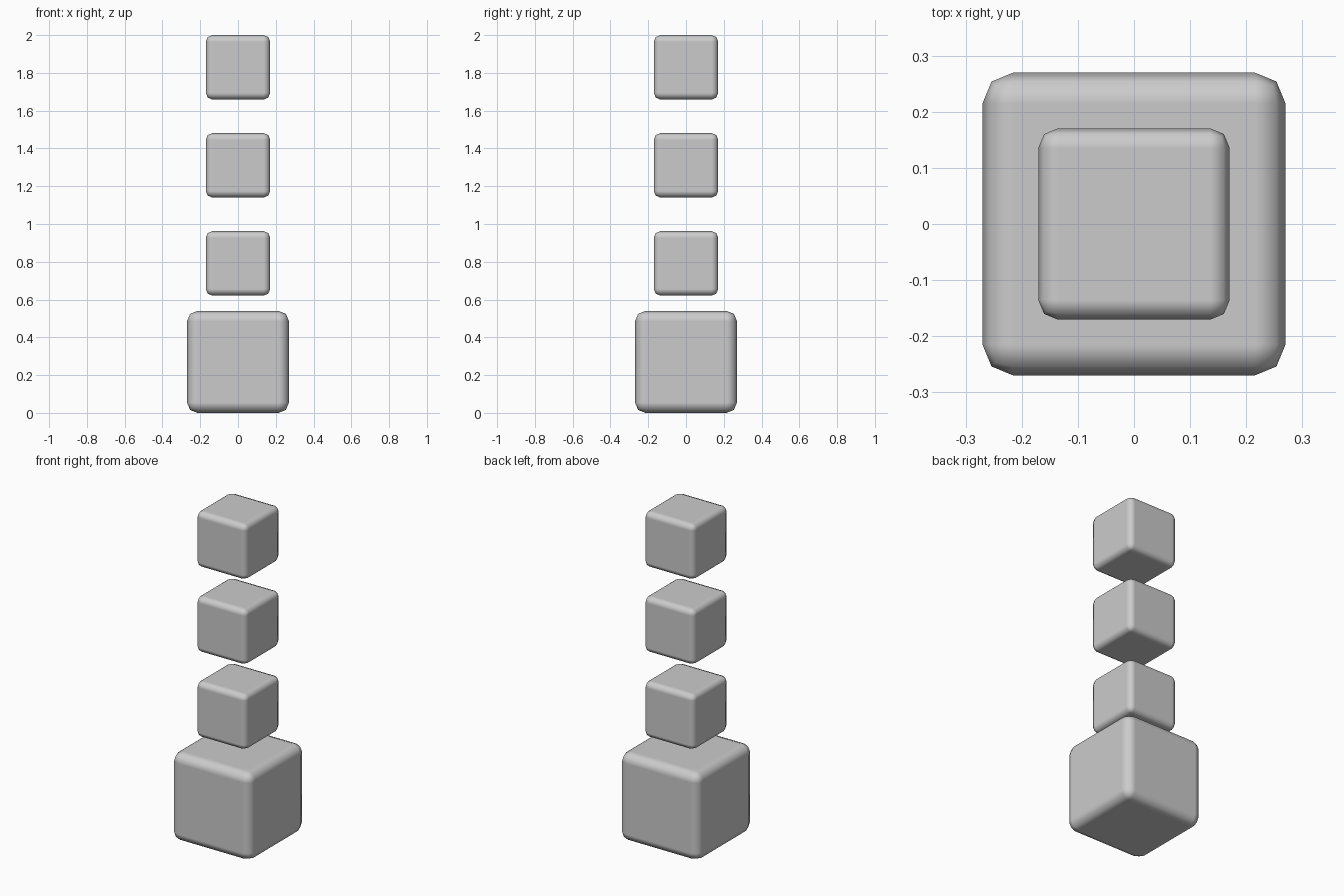
import bpy

if "Cube" in bpy.data.objects:
    bpy.data.objects.remove(bpy.data.objects["Cube"])


def rounded_cube(name, size, bevel, z):
    bpy.ops.mesh.primitive_cube_add(size=size, location=(0, 0, z))
    obj = bpy.context.object
    obj.name = name
    bpy.ops.object.shade_smooth()
    mod = obj.modifiers.new("rounded_edges", 'BEVEL')
    mod.width = bevel
    mod.segments = 2
    mod.limit_method = 'NONE'
    mod.harden_normals = True
    return obj


# Large block standing on the ground
rounded_cube("base_block", 0.54, 0.055, 0.27)

# Three smaller blocks floating above it, evenly spaced
SMALL = 0.341
for i in range(3):
    rounded_cube(f"floating_block_{i + 1}", SMALL, 0.035, 2 - SMALL / 2 - 0.519 * (2 - i))
